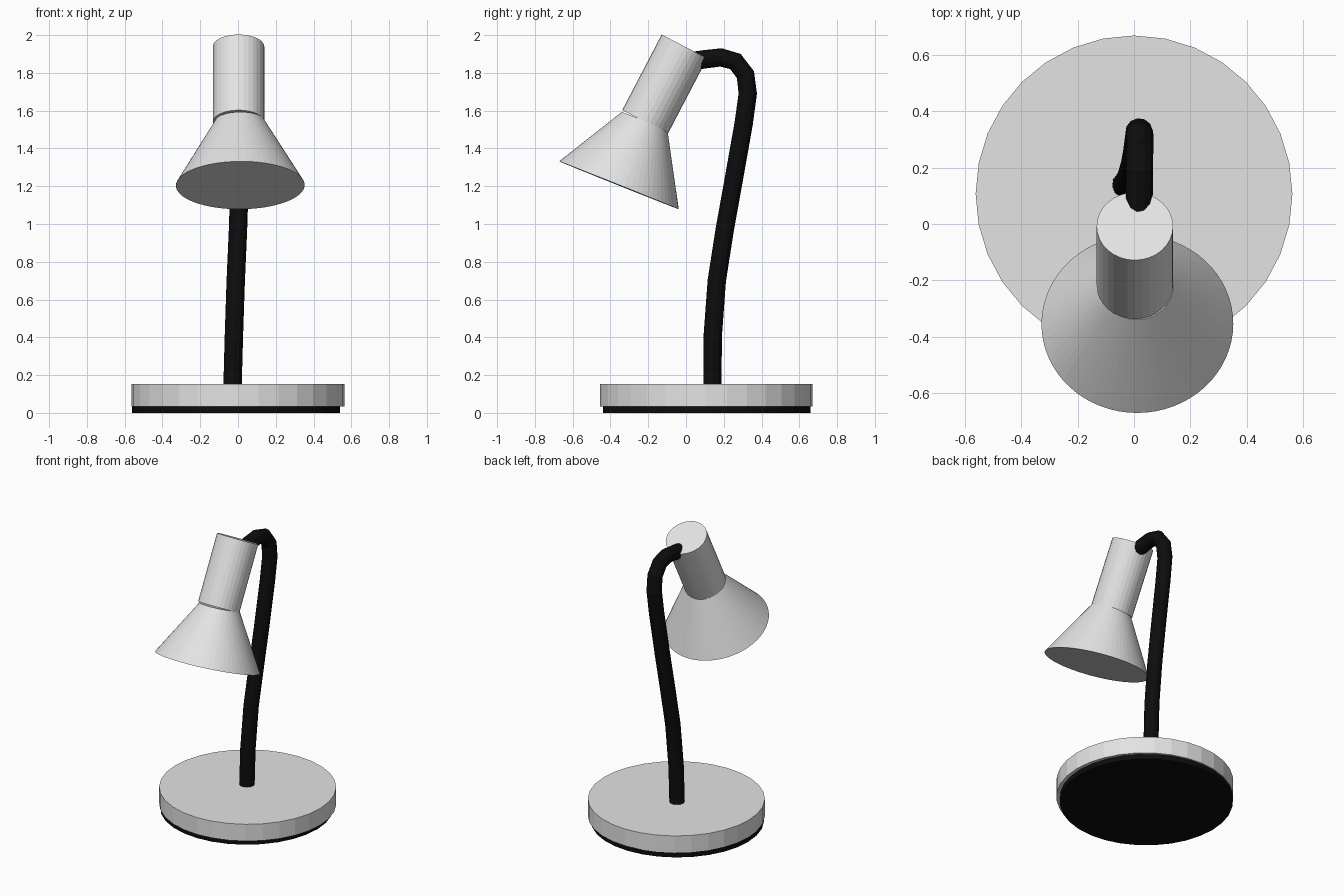
import bpy
from mathutils import Vector

cube = bpy.data.objects.get("Cube")
if cube:
    bpy.data.objects.remove(cube, do_unlink=True)


def material(name, value):
    mat = bpy.data.materials.new(name)
    mat.use_nodes = True
    colour = (value, value, value, 1)
    mat.diffuse_color = colour
    mat.node_tree.nodes["Principled BSDF"].inputs["Base Color"].default_value = colour
    return mat


light_grey = material("light grey", 0.77)
black = material("black", 0.004)


def tapered(name, bottom, top, r_bottom, r_top, sides, mat):
    """Closed cone or cylinder whose axis runs between two points."""
    a, b = Vector(bottom), Vector(top)
    bpy.ops.mesh.primitive_cone_add(vertices=sides, radius1=r_bottom, radius2=r_top,
                                    depth=(b - a).length, location=(a + b) / 2)
    obj = bpy.context.object
    obj.name = name
    obj.rotation_euler = Vector((0, 0, 1)).rotation_difference(b - a).to_euler()
    obj.data.materials.append(mat)
    return obj


# Round base with a slightly smaller pad beneath it
tapered("base_pad", (-0.01, 0.11, 0), (-0.01, 0.11, 0.04), 0.55, 0.55, 32, black)
tapered("base", (0, 0.107, 0.035), (0, 0.107, 0.153), 0.563, 0.563, 32, light_grey)

# Lamp head: socket housing and flared shade, tilted forward
tapered("socket_housing", (0.003, -0.217, 1.54), (0.003, -0.008, 1.94), 0.136, 0.136, 32, light_grey)
tapered("shade", (0.012, -0.355, 1.205), (0.01, -0.219, 1.545), 0.341, 0.13, 64, light_grey)

# Bent neck swept along a path
path = [(-0.03, 0.14, 0.1), (-0.022, 0.141, 0.4), (-0.012, 0.163, 0.7),
        (0.0, 0.205, 0.97), (0.008, 0.25, 1.22), (0.015, 0.305, 1.53),
        (0.018, 0.327, 1.69), (0.02, 0.315, 1.79), (0.02, 0.262, 1.86),
        (0.019, 0.185, 1.882), (0.018, 0.1, 1.872), (0.017, 0.05, 1.865)]
curve = bpy.data.curves.new("neck", "CURVE")
curve.dimensions = "3D"
curve.bevel_depth = 0.049
curve.bevel_resolution = 4
curve.use_fill_caps = True
spline = curve.splines.new("POLY")
spline.points.add(len(path) - 1)
for point, co in zip(spline.points, path):
    point.co = (*co, 1)
spline.use_smooth = False
curve.materials.append(black)
neck = bpy.data.objects.new("neck", curve)
bpy.context.collection.objects.link(neck)
bpy.ops.object.select_all(action="DESELECT")
neck.select_set(True)
bpy.context.view_layer.objects.active = neck
bpy.ops.object.convert(target="MESH")
